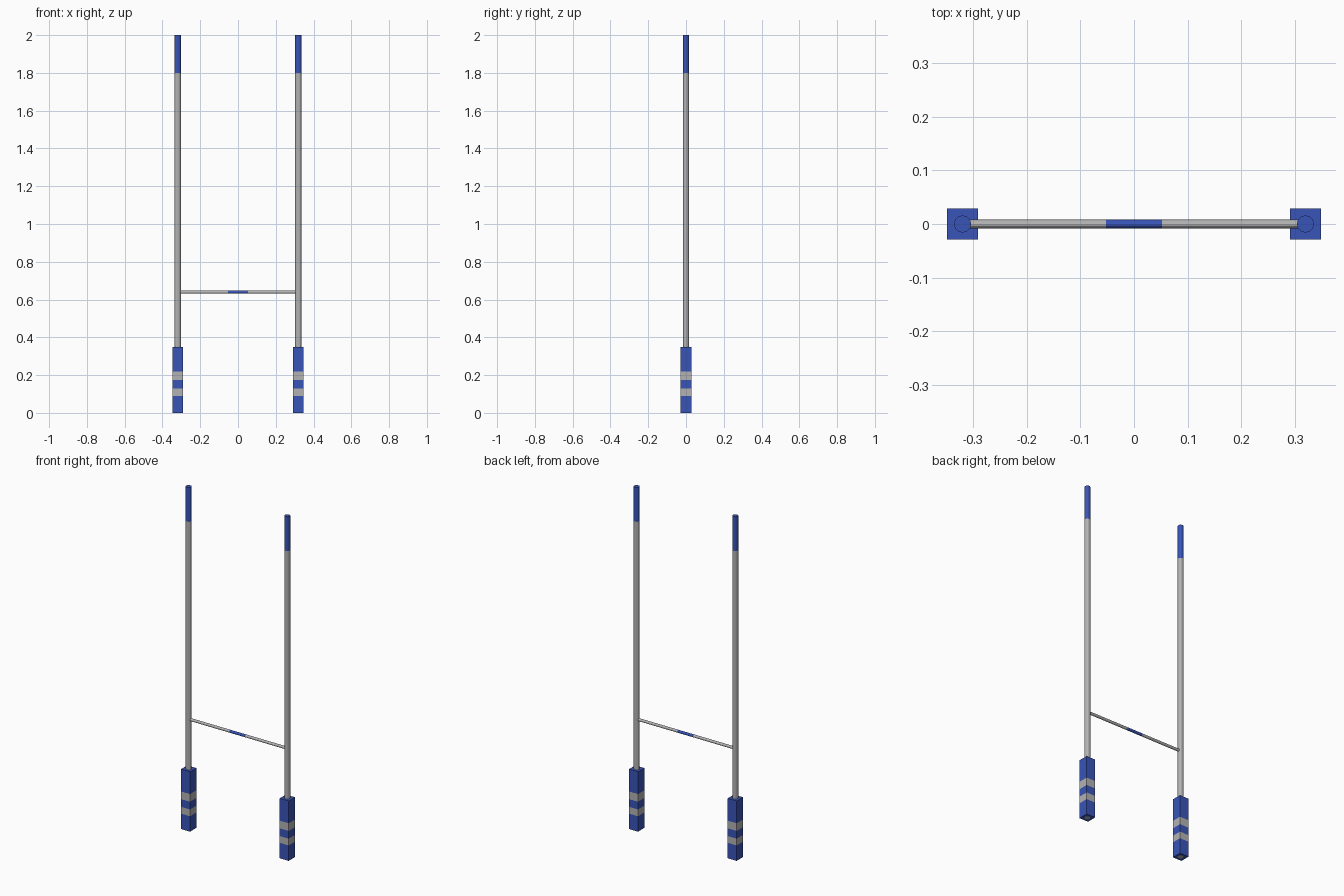
import bpy, bmesh, math
from mathutils import Matrix

if "Cube" in bpy.data.objects:
    bpy.data.objects.remove(bpy.data.objects["Cube"])

POST_X, POST_R, BAR_R, PAD_H, SIDES = 0.319, 0.016, 0.008, 0.029, 12

blue = bpy.data.materials.new("blue_paint")
blue.diffuse_color = (0.04, 0.09, 0.48, 1)
blue.use_nodes = True
blue.node_tree.nodes["Principled BSDF"].inputs["Base Color"].default_value = blue.diffuse_color
grey = bpy.data.materials.new("grey_metal")
grey.diffuse_color = (0.45, 0.45, 0.45, 1)
grey.use_nodes = True
grey.node_tree.nodes["Principled BSDF"].inputs["Base Color"].default_value = grey.diffuse_color


def finish(name, bm, matrix):
    bmesh.ops.recalc_face_normals(bm, faces=bm.faces)
    mesh = bpy.data.meshes.new(name)
    bm.to_mesh(mesh)
    bm.free()
    mesh.materials.append(grey)
    mesh.materials.append(blue)
    ob = bpy.data.objects.new(name, mesh)
    ob.matrix_world = matrix
    bpy.context.collection.objects.link(ob)
    return ob


def ring(bm, radius, z, sides, turn=0.0):
    return [bm.verts.new((radius * math.cos(turn + math.tau * i / sides),
                          radius * math.sin(turn + math.tau * i / sides), z))
            for i in range(sides)]


def wall(bm, low, high, colour):
    n = len(low)
    for i in range(n):
        f = bm.faces.new((low[i], low[(i + 1) % n], high[(i + 1) % n], high[i]))
        f.material_index = colour


def banded_prism(name, radius, levels, colours, sides, matrix, turn=0.0, bore=None):
    """Straight prism whose bands between levels alternate in colour."""
    bm = bmesh.new()
    rings = [ring(bm, radius, z, sides, turn) for z in levels]
    for low, high, c in zip(rings, rings[1:], colours):
        wall(bm, low, high, c)
    for end, c in ((rings[0], colours[0]), (rings[-1], colours[-1])):
        if bore is None:
            bm.faces.new(end).material_index = c
        else:
            # cap with a round opening for the post
            hole = ring(bm, bore, end[0].co.z, SIDES)
            edges = []
            for loop in (end, hole):
                for i, v in enumerate(loop):
                    w = loop[(i + 1) % len(loop)]
                    edges.append(bm.edges.get((v, w)) or bm.edges.new((v, w)))
            res = bmesh.ops.triangle_fill(bm, edges=edges, use_beauty=True)
            for g in res["geom"]:
                if isinstance(g, bmesh.types.BMFace):
                    g.material_index = c
    return finish(name, bm, matrix)


for side, label in ((-1, "left"), (1, "right")):
    place = Matrix.Translation((side * POST_X, 0, 0))
    # upright post with blue tip
    banded_prism(label + "_post", POST_R, (0, 1.8, 2.0), (0, 1), SIDES, place)
    # square protective pad with two grey stripes
    banded_prism(label + "_pad", PAD_H * math.sqrt(2),
                 (0, 0.09, 0.13, 0.175, 0.22, 0.35), (1, 0, 1, 0, 1),
                 4, place, math.pi / 4, POST_R)

# crossbar with blue centre mark
half = POST_X - POST_R * 0.8
banded_prism("crossbar", BAR_R, (-half, -0.052, 0.052, half), (0, 1, 0), SIDES,
             Matrix.Translation((0, 0, 0.64)) @ Matrix.Rotation(math.pi / 2, 4, 'Y'))
